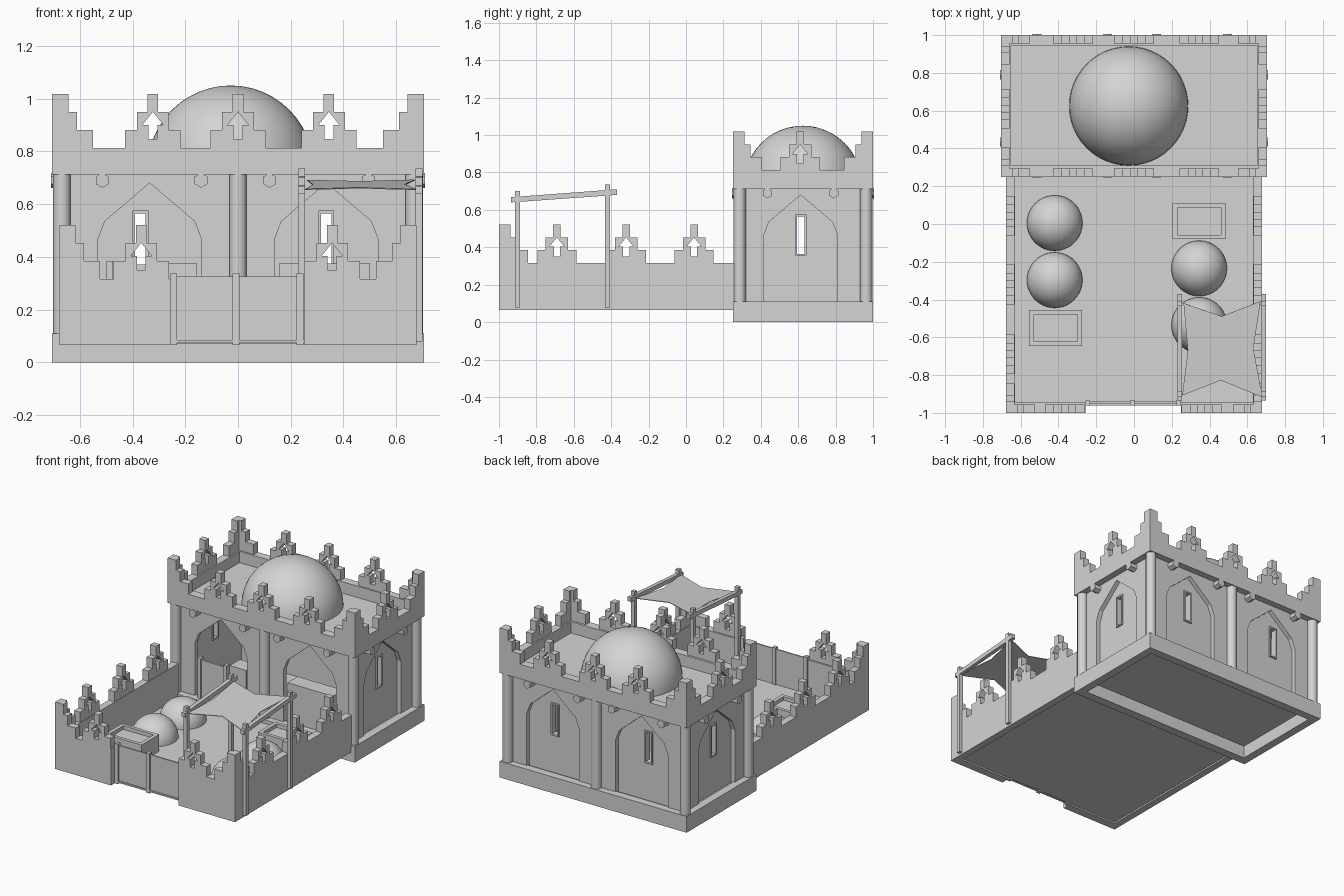
import bpy, bmesh, math
from mathutils import Matrix, Vector

cube = bpy.data.objects.get("Cube")
if cube:
    bpy.data.objects.remove(cube)

stone = bpy.data.materials.new("pale_grey_stone")
stone.use_nodes = True
GREY = (0.66, 0.66, 0.66, 1)
stone.diffuse_color = GREY
stone.node_tree.nodes["Principled BSDF"].inputs["Base Color"].default_value = GREY


def add(name, mesh, matrix=Matrix()):
    ob = bpy.data.objects.new(name, mesh)
    mesh.materials.clear()
    mesh.materials.append(stone)
    ob.matrix_world = matrix
    bpy.context.collection.objects.link(ob)
    return ob


def box(name, x0, x1, y0, y1, z0, z1):
    bm = bmesh.new()
    bmesh.ops.create_cube(bm, size=1)
    mid = Vector((x0 + x1, y0 + y1, z0 + z1)) / 2
    size = Vector((x1 - x0, y1 - y0, z1 - z0))
    for v in bm.verts:
        v.co = mid + v.co * size
    me = bpy.data.meshes.new(name)
    bm.to_mesh(me)
    bm.free()
    return add(name, me)


def plate(name, loops, depth, matrix=Matrix()):
    """Flat outline with holes, running from local z = -depth up to 0."""
    cu = bpy.data.curves.new(name, "CURVE")
    cu.dimensions = "2D"
    cu.fill_mode = "BOTH"
    cu.extrude = depth / 2
    for loop in loops:
        sp = cu.splines.new("POLY")
        sp.points.add(len(loop) - 1)
        for p, (a, b) in zip(sp.points, loop):
            p.co = (a, b, 0, 1)
        sp.use_cyclic_u = True
    tmp = bpy.data.objects.new(name + "_outline", cu)
    bpy.context.collection.objects.link(tmp)
    dg = bpy.context.evaluated_depsgraph_get()
    me = bpy.data.meshes.new_from_object(tmp.evaluated_get(dg))
    bpy.data.objects.remove(tmp)
    me.transform(Matrix.Translation((0, 0, -depth / 2)))
    me.shade_flat()
    return add(name, me, matrix)


def rect(x0, x1, y0, y1):
    return [(x0, y0), (x1, y0), (x1, y1), (x0, y1)]


def facing(x, y, angle, z=0):
    """Upright frame: local x runs along the wall, local y up, local z outwards."""
    return (Matrix.Translation((x, y, z)) @ Matrix.Rotation(math.radians(angle), 4, "Z")
            @ Matrix.Rotation(math.pi / 2, 4, "X"))


def smooth(ob):
    bpy.context.view_layer.objects.active = ob
    for o in bpy.context.selected_objects:
        o.select_set(False)
    ob.select_set(True)
    bpy.ops.object.shade_smooth_by_angle(angle=math.radians(35))


def dome(name, x, y, z, r):
    bm = bmesh.new()
    bmesh.ops.create_uvsphere(bm, u_segments=48, v_segments=24, radius=r)
    bmesh.ops.bisect_plane(bm, geom=bm.verts[:] + bm.edges[:] + bm.faces[:],
                           plane_co=(0, 0, 0), plane_no=(0, 0, 1), clear_inner=True)
    me = bpy.data.meshes.new(name)
    bm.to_mesh(me)
    bm.free()
    smooth(add(name, me, Matrix.Translation((x, y, z))))


def rod(name, a, b, r, sides):
    a, b = Vector(a), Vector(b)
    bm = bmesh.new()
    bmesh.ops.create_cone(bm, cap_ends=True, segments=sides, radius1=r, radius2=r,
                          depth=(b - a).length)
    me = bpy.data.meshes.new(name)
    bm.to_mesh(me)
    bm.free()
    turn = (b - a).to_track_quat("Z", "Y").to_matrix().to_4x4()
    ob = add(name, me, Matrix.Translation((a + b) / 2) @ turn)
    if sides > 8:
        smooth(ob)


# Stepped battlements
HALF = [(0.105, 0), (0.105, 0.07), (0.06, 0.07), (0.06, 0.137), (0.02, 0.137), (0.02, 0.206)]
ARROW = [(-0.017, 0.035), (0.017, 0.035), (0.017, 0.088), (0.04, 0.088),
         (0, 0.138), (-0.04, 0.088), (-0.017, 0.088)]
CORNER = [(0, 0), (0.155, 0), (0.155, 0.07), (0.094, 0.07), (0.094, 0.137),
          (0.062, 0.137), (0.062, 0.206), (0, 0.206)]
MERLON = HALF + [(-x, y) for x, y in reversed(HALF)]


def battlements(prefix, wx, wy, angle, z, half, centres, ends=(-1, 1)):
    m = facing(wx, wy, angle, z)
    for c in centres:
        plate(prefix + "_merlon", [MERLON, ARROW], 0.045, m @ Matrix.Translation((c, 0, 0)))
    for s in ends:
        pts = [(s * (half - x), y) for x, y in CORNER]
        plate(prefix + "_corner_merlon", [pts], 0.045, m)


# Main hall: base, cornice, roof
HX, HY, CY = 0.705, 0.375, 0.625
outer = rect(-HX, HX, CY - HY, CY + HY)
inner = rect(-0.65, 0.65, 0.31, 0.945)
plate("hall_base", [outer, inner], 0.11, Matrix.Translation((0, 0, 0.11)))
plate("cornice", [outer, inner], 0.1, Matrix.Translation((0, 0, 0.812)))
box("hall_floor", -0.66, 0.66, 0.3, 0.95, 0.085, 0.1)
box("hall_roof", -0.66, 0.66, 0.3, 0.95, 0.715, 0.735)
dome("roof_dome", -0.028, CY, 0.735, 0.315)

# Hall walls: arched outer layer, recessed layer with framed windows
ARCH = [(-0.197, 0.465), (-0.17, 0.535), (0, 0.68), (0.17, 0.535), (0.197, 0.465)]


def wall(name, angle, dist, half, arches, windows, pegs):
    m = facing(0, CY, angle) @ Matrix.Translation((0, 0, dist - 0.045))
    outline = [(-half, 0.1)]
    for c in arches:
        outline += [(c - 0.197, 0.1)] + [(c + x, z) for x, z in ARCH] + [(c + 0.197, 0.1)]
    outline += [(half, 0.1), (half, 0.72), (-half, 0.72)]
    plate(name + "_arches", [outline], 0.03, m)
    for p in pegs:
        rod(name + "_beam_end", m @ Vector((p, 0.69, -0.02)), m @ Vector((p, 0.69, 0.05)), 0.028, 6)
    if not windows:
        return
    holes = [rect(w - 0.02, w + 0.02, 0.365, 0.565) for w in windows]
    back = m @ Matrix.Translation((0, 0, -0.03))
    plate(name + "_recess", [rect(-half + 0.03, half - 0.03, 0.1, 0.72)] + holes, 0.025, back)
    for w, hole in zip(windows, holes):
        plate(name + "_window_frame", [rect(w - 0.03, w + 0.03, 0.355, 0.575), hole], 0.045,
              back @ Matrix.Translation((0, 0, 0.01)))


PEGS = (-0.515, -0.14, 0.12, 0.495)
wall("front_wall", 0, HY, 0.66, (-0.335, 0.335), (), PEGS)
wall("back_wall", 180, HY, 0.66, (-0.335, 0.335), (-0.335, 0.37), [-p for p in PEGS])
wall("left_wall", 90, HX, 0.33, (-0.012,), (-0.012,), (-0.19, 0.165))
wall("right_wall", 270, HX, 0.33, (0.012,), (0.012,), (-0.165, 0.19))
for y in (CY - HY, CY + HY):
    inward = 0.037 if y < CY else -0.037
    for x in (-0.668, 0, 0.668):
        rod("column", (x, y + inward, 0.1), (x, y + inward, 0.72), 0.033, 24)

# Counters and a half-height door in the open front arches
box("wide_counter", 0.155, 0.5, 0.31, 0.42, 0.1, 0.375)
box("narrow_counter", -0.28, -0.155, 0.31, 0.42, 0.1, 0.375)
box("hall_door", -0.49, -0.29, 0.283, 0.297, 0.1, 0.37)
for x in (-0.487, -0.29):
    box("hall_door_post", x - 0.012, x + 0.012, 0.275, 0.305, 0.1, 0.385)

TOP = 0.812
battlements("front_roof", 0, CY - HY, 0, TOP, HX, (-0.323, 0, 0.345))
battlements("back_roof", 0, CY + HY, 180, TOP, HX, (-0.345, 0, 0.323))
battlements("left_roof", HX, CY, 90, TOP, HY, (-0.015,))
battlements("right_roof", -HX, CY, 270, TOP, HY, (0.015,))

# Courtyard floor and walls
WX, WT = 0.678, 0.315
box("courtyard_floor", -0.66, 0.66, -0.96, 0.26, 0.075, 0.085)
for s in (-1, 1):
    box("courtyard_side_wall", s * 0.654 - 0.024, s * 0.654 + 0.024, -1, 0.26, 0.065, WT)
box("front_wall_right", -WX, -0.257, -1, -0.945, 0.065, WT)
box("front_wall_left", 0.25, WX, -1, -0.945, 0.065, WT)
battlements("yard_front", 0, -1, 0, WT, WX, (-0.367, 0.357))
battlements("yard_left", WX, 0, 90, WT, 1, (-0.69, -0.32, 0.043), (-1,))
battlements("yard_right", -WX, 0, 270, WT, 1, (0.69, 0.32, -0.043), (1,))

# Gate
box("gate_panel", -0.25, 0.245, -0.951, -0.941, 0.072, 0.325)
for x in (-0.245, -0.008, 0.235):
    box("gate_post", x - 0.013, x + 0.013, -0.96, -0.934, 0.065, 0.337)

# Domed huts and troughs
for x, y in ((-0.42, 0.005), (-0.42, -0.297), (0.345, -0.235), (0.345, -0.535)):
    dome("small_dome", x, y, 0.085, 0.147)
for x, y in ((0.345, 0.015), (-0.415, -0.55)):
    rim = rect(x - 0.14, x + 0.14, y - 0.095, y + 0.095)
    hollow = rect(x - 0.115, x + 0.115, y - 0.072, y + 0.072)
    plate("trough_rim", [rim, hollow], 0.12, Matrix.Translation((0, 0, 0.2)))
    box("trough_bed", x - 0.12, x + 0.12, y - 0.08, y + 0.08, 0.08, 0.175)

# Awning: poles, sloping beams and a taut cloth with drawn-in edges
for x in (0.242, 0.686):
    for y, top in ((-0.9, 0.7), (-0.42, 0.735)):
        box("awning_pole", x - 0.013, x + 0.013, y - 0.013, y + 0.013, 0.078, top)
    plate("awning_beam", [[(-0.935, 0.64), (-0.37, 0.68), (-0.37, 0.71), (-0.935, 0.668)]],
          0.026, facing(x + 0.013, 0, 90))
CLOTH = [(0.255, -0.91), (0.46, -0.83), (0.68, -0.92), (0.632, -0.66),
         (0.67, -0.41), (0.465, -0.49), (0.262, -0.42), (0.285, -0.67)]
slope = Matrix.Translation((0, 0, 0.722)) @ Matrix.Rotation(math.atan(0.071), 4, "X")
plate("awning_cloth", [CLOTH], 0.004, slope)
